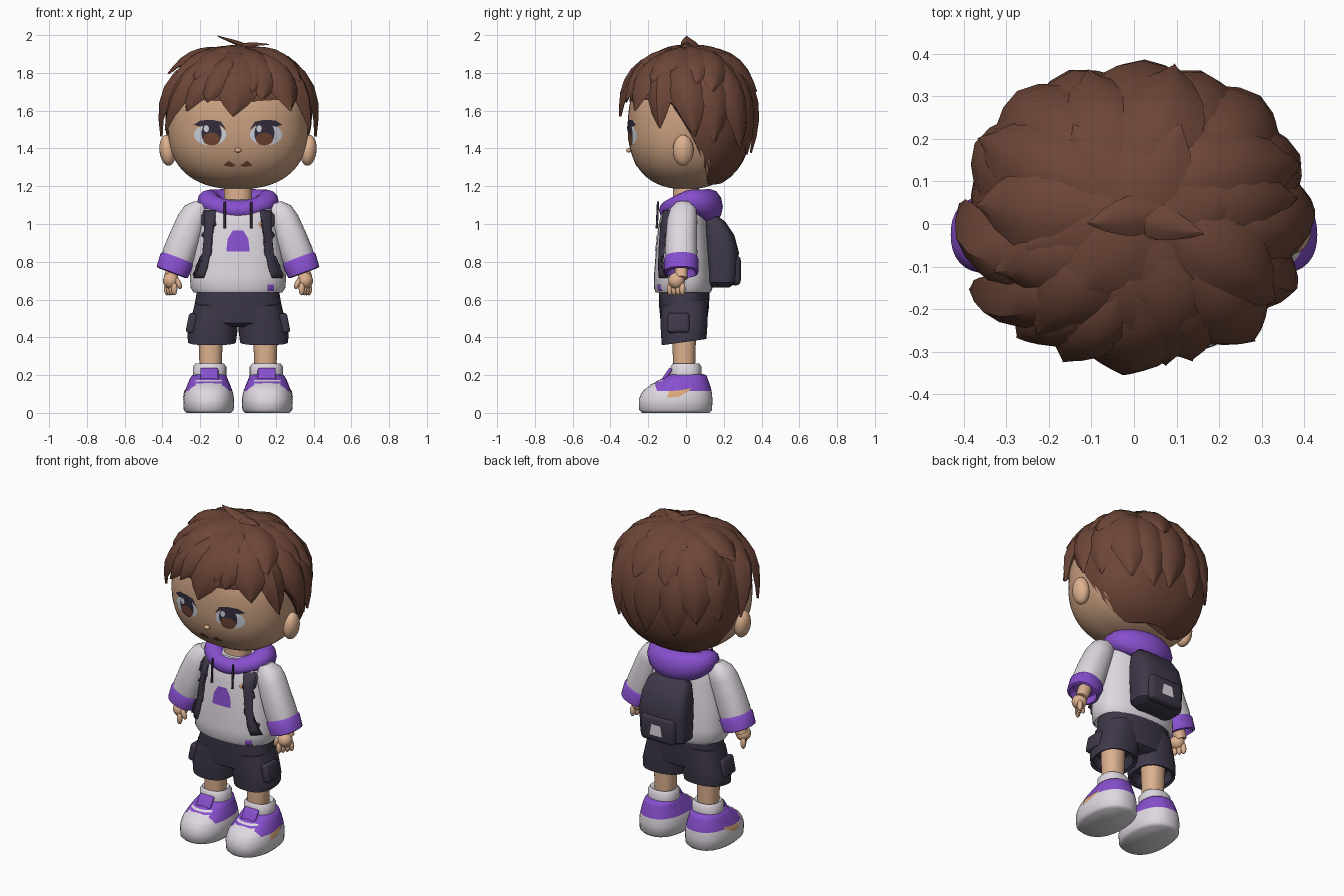
import bpy, bmesh, random
from math import sin, cos, pi, radians, tau
from mathutils import Vector, Matrix
from mathutils.bvhtree import BVHTree

random.seed(7)
if "Cube" in bpy.data.objects:
    bpy.data.objects.remove(bpy.data.objects["Cube"])


def material(name, code):
    lin = [(int(code[i:i + 2], 16) / 255) ** 2.2 for i in (0, 2, 4)] + [1]
    m = bpy.data.materials.new(name)
    m.use_nodes = True
    m.diffuse_color = lin
    m.node_tree.nodes["Principled BSDF"].inputs["Base Color"].default_value = lin
    return m


HAIR = material("brown hair", "6C473A")
SKIN = material("skin", "DDB08E")
FACE = material("face skin", "C99F80")
WHITE = material("soft white", "DDD7DF")
PURPLE = material("purple", "8650CC")
DARK = material("charcoal", "403A4A")
INK = material("eye dark", "37303F")
IRIS = material("iris brown", "6E4636")
EYE = material("eye white", "CDD2DC")
TAN = material("tan", "DDAA78")


def finish(name, bm, mats, mirror=False, angle=40):
    me = bpy.data.meshes.new(name)
    bmesh.ops.recalc_face_normals(bm, faces=bm.faces)
    bm.to_mesh(me)
    bm.free()
    for m in mats if isinstance(mats, list) else [mats]:
        me.materials.append(m)
    me.shade_smooth()
    me.set_sharp_from_angle(angle=radians(angle))
    ob = bpy.data.objects.new(name, me)
    bpy.context.collection.objects.link(ob)
    if mirror:
        ob.modifiers.new("Mirror", "MIRROR")
    return ob


def skin_rings(bm, rings, closed=False):
    """Bridge equal-length closed loops of points."""
    loops = [[bm.verts.new(p) for p in r] for r in rings]
    n = len(loops[0])
    for a, b in zip(loops, loops[1:] + (loops[:1] if closed else [])):
        for i in range(n):
            bm.faces.new((a[i], a[(i + 1) % n], b[(i + 1) % n], b[i]))
    if not closed:
        bm.faces.new(loops[0])
        bm.faces.new(loops[-1])


def loft(name, rings, mats, p=2.3, seg=32, place=None, cuts=(), **kw):
    """Stack of rounded ovals (cx, cy, z, rx, ry), with optional colour cuts."""
    bm = bmesh.new()
    stack = []
    for cx, cy, z, rx, ry in rings:
        loop = []
        for i in range(seg):
            c, s = cos(tau * i / seg), sin(tau * i / seg)
            r = (abs(c) ** p + abs(s) ** p) ** (-1 / p)
            loop.append((cx + rx * r * c, cy + ry * r * s, z))
        stack.append(loop)
    skin_rings(bm, stack)
    for point, normal in cuts:
        bmesh.ops.bisect_plane(bm, geom=bm.verts[:] + bm.edges[:] + bm.faces[:],
                               plane_co=point, plane_no=normal)
    for f in bm.faces:
        mid = f.calc_center_median()
        f.material_index = int(bool(cuts) and all((mid - Vector(q)).dot(Vector(n)) > 0 for q, n in cuts))
    if place:
        bm.transform(place)
    return finish(name, bm, mats, **kw)


def blob(name, centre, radii, mat, p=2.0, seg=20, tilt=0, **kw):
    bm = bmesh.new()
    bmesh.ops.create_uvsphere(bm, u_segments=seg, v_segments=seg * 2 // 3, radius=1)
    for v in bm.verts:
        r = sum(abs(c) ** p for c in v.co) ** (-1 / p)
        v.co = Vector([c * r * k for c, k in zip(v.co, radii)])
    bm.transform(Matrix.Translation(centre) @ Matrix.Rotation(tilt, 4, "Y"))
    return finish(name, bm, mat, **kw)


def box(name, centre, size, mat, bevel, tilt=(0, "X"), **kw):
    bm = bmesh.new()
    bmesh.ops.create_cube(bm, size=1)
    bm.transform(Matrix.Diagonal((*size, 1)))
    bmesh.ops.bevel(bm, geom=bm.edges[:], offset=bevel, segments=3, profile=0.5, affect="EDGES")
    bm.transform(Matrix.Translation(centre) @ Matrix.Rotation(tilt[0], 4, tilt[1]))
    return finish(name, bm, mat, **kw)


def decal(name, points, target, mat, lift=0.004, axis="front", thick=0, **kw):
    """Flat outline projected onto the surface of a part."""
    tb = bmesh.new()
    tb.from_mesh(target.data)
    tree = BVHTree.FromBMesh(tb)
    ray = Vector({"front": (0, -1, 0), "back": (0, 1, 0), "side": (1, 0, 0)}[axis])
    bm = bmesh.new()
    bm.faces.new([bm.verts.new((0, a, z) if axis == "side" else (a, 0, z)) for a, z in points])
    bmesh.ops.triangulate(bm, faces=bm.faces)
    bmesh.ops.subdivide_edges(bm, edges=bm.edges[:], cuts=3, use_grid_fill=True)
    for v in bm.verts:
        hit = tree.ray_cast(v.co + ray * 2, -ray)[0]
        if hit:
            v.co = hit + ray * lift
    tb.free()
    ob = finish(name, bm, mat, **kw)
    if thick:
        ob.modifiers.new("Solidify", "SOLIDIFY").thickness = thick
    return ob


def oval(cx, cz, rx, rz, n=16):
    return [(cx + rx * cos(tau * i / n), cz + rz * sin(tau * i / n)) for i in range(n)]


# Head, ears, nose, neck
head = blob("head", (0, 0, 1.52), (0.372, 0.308, 0.335), FACE, p=2.4, seg=60)
blob("ear", (0.373, -0.015, 1.39), (0.043, 0.055, 0.082), SKIN, tilt=0.1, mirror=True)
blob("nose", (0, -0.303, 1.39), (0.018, 0.014, 0.012), SKIN, seg=12)
loft("neck", [(0, 0, 1.08, 0.075, 0.07), (0, 0, 1.23, 0.075, 0.07)], SKIN)

# Eyes and mouth
decal("eye_white", oval(0.148, 1.472, 0.086, 0.056), head, EYE, 0.003, mirror=True)
decal("pupil", oval(0.14, 1.48, 0.054, 0.064), head, INK, 0.005, mirror=True)
decal("iris", oval(0.14, 1.45, 0.046, 0.034), head, IRIS, 0.007, mirror=True)
decal("upper_lash", [(0.06, 1.495), (0.09, 1.52), (0.14, 1.53), (0.2, 1.515), (0.235, 1.525),
                     (0.2, 1.548), (0.14, 1.552), (0.09, 1.542)], head, INK, 0.006, mirror=True)
for s in (-1, 1):
    decal("eye_glint", oval(0.14 * s - 0.028, 1.505, 0.014, 0.018), head, EYE, 0.009)
decal("mouth", [(0.01, 1.31), (0.035, 1.302), (0.078, 1.31), (0.05, 1.335)], head, IRIS, mirror=True)

# Hair cap with a lower edge that sweeps from the brow to the nape
CENTRE, RAD = Vector((0, 0.02, 1.55)), (0.385, 0.328, 0.372)


def on_hair(d, lift=0.0):
    d = d.normalized()
    r = sum(abs(c / k) ** 2.3 for c, k in zip(d, RAD)) ** (-1 / 2.3)
    return CENTRE + d * (r + lift)


def heading(az, el):
    a, e = radians(az), radians(el)
    return Vector((sin(a) * cos(e), -cos(a) * cos(e), sin(e)))


def lower_edge(az):
    t = min(1, max(0, (abs(az) - 68) / 58))
    return 17 - 80 * t * t * (3 - 2 * t)


bm = bmesh.new()
azimuths = [i * 7.5 - 180 for i in range(48)]
skin_rings(bm, [[on_hair(heading(az, 89 + (lower_edge(az) - 89) * k / 18)) for az in azimuths]
                for k in range(19)])
finish("hair_cap", bm, HAIR, angle=60)


def lock(bm, az0, el0, az1, el1, width, flick=0.02, ridge=0.035, base=0.0):
    """Leaf-shaped lock with a raised ridge that follows the hair cap."""
    rows = []
    for k, w in enumerate((0.4, 0.8, 1, 0.98, 0.8, 0.48, 0.03)):
        t = k / 6
        az, el = az0 + (az1 - az0) * t, el0 + (el1 - el0) * t
        mid = on_hair(heading(az, el))
        side = Vector((cos(radians(az)), sin(radians(az)), 0))
        rows.append([bm.verts.new(on_hair(mid + side * u * w * width - CENTRE,
                     (1 - abs(u) ** 1.5) * ridge * (0.3 + 0.7 * sin(pi * min(1, t + 0.05)))
                     - 0.005 + base + flick * t * t)) for u in (-1, -0.5, 0, 0.5, 1)])
    for a, b in zip(rows, rows[1:]):
        for i in range(4):
            bm.faces.new((a[i], a[i + 1], b[i + 1], b[i]))


def jitter(k):
    return random.uniform(-k, k)


bm = bmesh.new()
for az, el, w, base in ((-94, -12, 0.1, 0), (-66, -7, 0.09, 0.008), (-44, 7, 0.1, 0), (-26, 14, 0.09, 0.012),
                        (-4, 3, 0.125, 0.015), (22, 17, 0.11, 0.005), (44, 7, 0.11, 0.012),
                        (67, -6, 0.09, 0), (94, -12, 0.1, 0.005)):
    lock(bm, az * 0.75 + 10, 60, az, el, w, 0.025, 0.042, base)
finish("hair_fringe", bm, HAIR, angle=40)

bm = bmesh.new()
for i in range(7):
    az = 114 + i * 22
    lock(bm, az + jitter(10), 56, az + jitter(6), -20 + jitter(10), 0.115, 0.012, 0.036, i % 2 * 0.008)
finish("hair_back_locks", bm, HAIR, angle=40)

bm = bmesh.new()
for i in range(11):
    az = i * 33 + jitter(8)
    lock(bm, az, 76, az + jitter(20), 26 + jitter(10), 0.11, 0.035, 0.035, i % 3 * 0.006)
for i in range(6):
    az = i * 60 + 30 + jitter(10)
    lock(bm, az, 102, az + jitter(12), 52 + jitter(7), 0.11, 0.03, 0.018, i % 3 * 0.005)
finish("hair_crown_locks", bm, HAIR, angle=40)

bm = bmesh.new()
lock(bm, -80, 102, -80, 76, 0.045, 0.066, 0.02, 0.018)
lock(bm, 75, 95, 75, 67, 0.04, 0.035, 0.02, 0.018)
finish("hair_tuft", bm, HAIR, angle=40)

# Hooded top
torso = loft("sweatshirt", [(0, -0.015, 0.66, 0.2, 0.12), (0, -0.015, 0.637, 0.235, 0.145),
             (0, -0.015, 0.66, 0.25, 0.155), (0, -0.015, 0.72, 0.255, 0.155),
             (0, -0.015, 0.85, 0.235, 0.145), (0, -0.015, 1.0, 0.208, 0.13),
             (0, -0.01, 1.08, 0.19, 0.115), (0, 0, 1.13, 0.14, 0.09)], WHITE, seg=48)
bm = bmesh.new()
rings = []
for i in range(40):
    a = tau * i / 40
    back, front = (1 - cos(a)) / 2, max(0, cos(a))
    thick, tall = 0.055 + 0.012 * back, 0.052 + 0.04 * back ** 2
    loop = []
    for j in range(12):
        b = tau * j / 12
        rad = thick * cos(b)
        loop.append(((0.155 + rad) * sin(a), 0.02 - (0.108 + rad) * cos(a),
                     1.128 - 0.055 * front ** 1.5 - 0.035 * back ** 2 + tall * sin(b)))
    rings.append(loop)
skin_rings(bm, rings, closed=True)
finish("hood", bm, PURPLE, angle=60)

arm = Matrix.Translation((0.35, -0.025, 0.74)) @ Matrix.Rotation(radians(-20.5), 4, "Y")
loft("sleeve", [(0, 0, 0.05, 0.08, 0.08), (0, 0, 0.11, 0.088, 0.085), (0, 0, 0.2, 0.084, 0.083),
     (0, 0.005, 0.3, 0.077, 0.08), (-0.005, 0.01, 0.36, 0.066, 0.07), (-0.015, 0.01, 0.4, 0.035, 0.04)],
     WHITE, place=arm, mirror=True)
loft("cuff", [(0, 0, 0.04, 0.06, 0.065), (0, 0, 0, 0.075, 0.078), (0, 0, 0.005, 0.088, 0.09),
     (0, 0, 0.075, 0.093, 0.092), (0, 0, 0.095, 0.08, 0.08)], PURPLE, place=arm, mirror=True)

# Hands
loft("wrist", [(0, 0, -0.03, 0.034, 0.032), (0, 0, 0.06, 0.037, 0.037)], SKIN, place=arm, mirror=True)
blob("palm", (0.355, -0.05, 0.7), (0.042, 0.044, 0.044), SKIN, mirror=True)
for i in range(4):
    blob("finger", (0.337 + 0.013 * i, -0.085 + 0.022 * i, 0.656), (0.016, 0.016, 0.034), SKIN,
         seg=12, mirror=True)
blob("thumb", (0.315, -0.075, 0.685), (0.015, 0.016, 0.032), SKIN, seg=12, tilt=0.4, mirror=True)

# Details on the top
for s in (-1, 1):
    loft("drawstring", [(0.07 * s, -0.155, 0.975, 0.006, 0.006), (0.07 * s, -0.148, 1.12, 0.006, 0.006)],
         DARK, seg=8)
decal("chest_patch", [(-0.062, 0.855), (0.062, 0.855), (0.055, 0.92), (0.028, 0.965), (-0.028, 0.965),
                      (-0.055, 0.92)], torso, PURPLE)
decal("hem_tag", [(0.155, 0.645), (0.19, 0.645), (0.19, 0.68), (0.155, 0.68)], torso, PURPLE, 0.007)
decal("pin", oval(0.122, 0.995, 0.014, 0.016), torso, TAN, 0.008)
strap = [(1.075, 0.12, 0.178), (1.0, 0.128, 0.18), (0.92, 0.14, 0.182), (0.84, 0.153, 0.19),
         (0.77, 0.165, 0.208), (0.715, 0.185, 0.235)]
decal("backpack_strap", [(a, z) for z, a, b in strap] + [(b, z) for z, a, b in reversed(strap)],
      torso, DARK, 0.012, thick=0.014, mirror=True)

# Backpack
loft("backpack", [(0, 0.18, 0.665, 0.12, 0.05), (0, 0.19, 0.69, 0.15, 0.08), (0, 0.19, 0.85, 0.155, 0.09),
     (0, 0.178, 0.94, 0.148, 0.078), (0, 0.155, 1.01, 0.13, 0.055), (0, 0.14, 1.045, 0.09, 0.025)], DARK, p=3.5)
pocket = box("backpack_pocket", (0, 0.26, 0.755), (0.23, 0.06, 0.16), DARK, 0.026)
decal("backpack_patch", [(-0.042, 0.72), (0.042, 0.72), (0.03, 0.785), (-0.03, 0.785)],
      pocket, WHITE, axis="back")

# Shorts, with leg hems that drop towards the front
hem = Matrix(((1, 0, 0, 0), (0, 1, 0, 0), (0, 0.14, 1, 0.006), (0, 0, 0, 1)))
loft("shorts_hips", [(0, -0.012, 0.455, 0.19, 0.09), (0, -0.012, 0.475, 0.238, 0.122),
     (0, -0.01, 0.56, 0.232, 0.132), (0, -0.01, 0.66, 0.215, 0.135)], DARK, p=2.4)
loft("shorts_leg", [(0.142, -0.01, 0.43, 0.09, 0.085), (0.14, -0.01, 0.378, 0.11, 0.1),
     (0.138, -0.01, 0.37, 0.127, 0.118), (0.136, -0.01, 0.42, 0.132, 0.122),
     (0.127, -0.01, 0.48, 0.125, 0.125), (0.112, -0.01, 0.58, 0.115, 0.123)], DARK, p=2.4,
     place=hem, mirror=True)
box("side_pocket", (0.246, -0.04, 0.475), (0.045, 0.115, 0.105), DARK, 0.014, tilt=(-0.2, "Y"), mirror=True)

# Legs and socks
loft("leg", [(0.145, -0.01, 0.2, 0.057, 0.057), (0.145, -0.01, 0.44, 0.066, 0.064)], SKIN, mirror=True)
loft("sock", [(0.15, 0, 0.17, 0.085, 0.08), (0.15, 0, 0.2, 0.088, 0.082), (0.15, 0, 0.245, 0.088, 0.082),
     (0.15, 0, 0.262, 0.075, 0.07), (0.15, 0, 0.25, 0.055, 0.055)], WHITE, mirror=True)

# Shoes: white sole and toe, purple upper split off by two planes
shoe = loft("shoe", [(0.155, -0.055, 0, 0.118, 0.178), (0.155, -0.055, 0.015, 0.132, 0.193),
            (0.155, -0.055, 0.07, 0.135, 0.195), (0.155, -0.05, 0.1, 0.13, 0.188),
            (0.155, -0.045, 0.12, 0.124, 0.18), (0.155, -0.028, 0.15, 0.113, 0.154),
            (0.155, -0.008, 0.18, 0.1, 0.123), (0.152, 0.005, 0.2, 0.09, 0.103),
            (0.15, 0.005, 0.205, 0.075, 0.085)], [WHITE, PURPLE], seg=40, mirror=True, angle=100,
            cuts=[((0, 0, 0.115), (0, 0, 1)), ((0, -0.158, 0.13), (0, 1, 0.35))])
box("shoe_tongue", (0.152, -0.1, 0.204), (0.095, 0.02, 0.075), PURPLE, 0.009, tilt=(-0.6, "X"), mirror=True)
for z in (0.148, 0.166):
    decal("shoe_lace", [(0.085, z), (0.225, z), (0.225, z + 0.008), (0.085, z + 0.008)],
          shoe, WHITE, 0.006, mirror=True)
decal("shoe_side_patch", [(-0.1, 0.08), (-0.04, 0.085), (0.0, 0.105), (0.03, 0.13), (-0.03, 0.12),
      (-0.09, 0.115)], shoe, TAN, axis="side", mirror=True)
